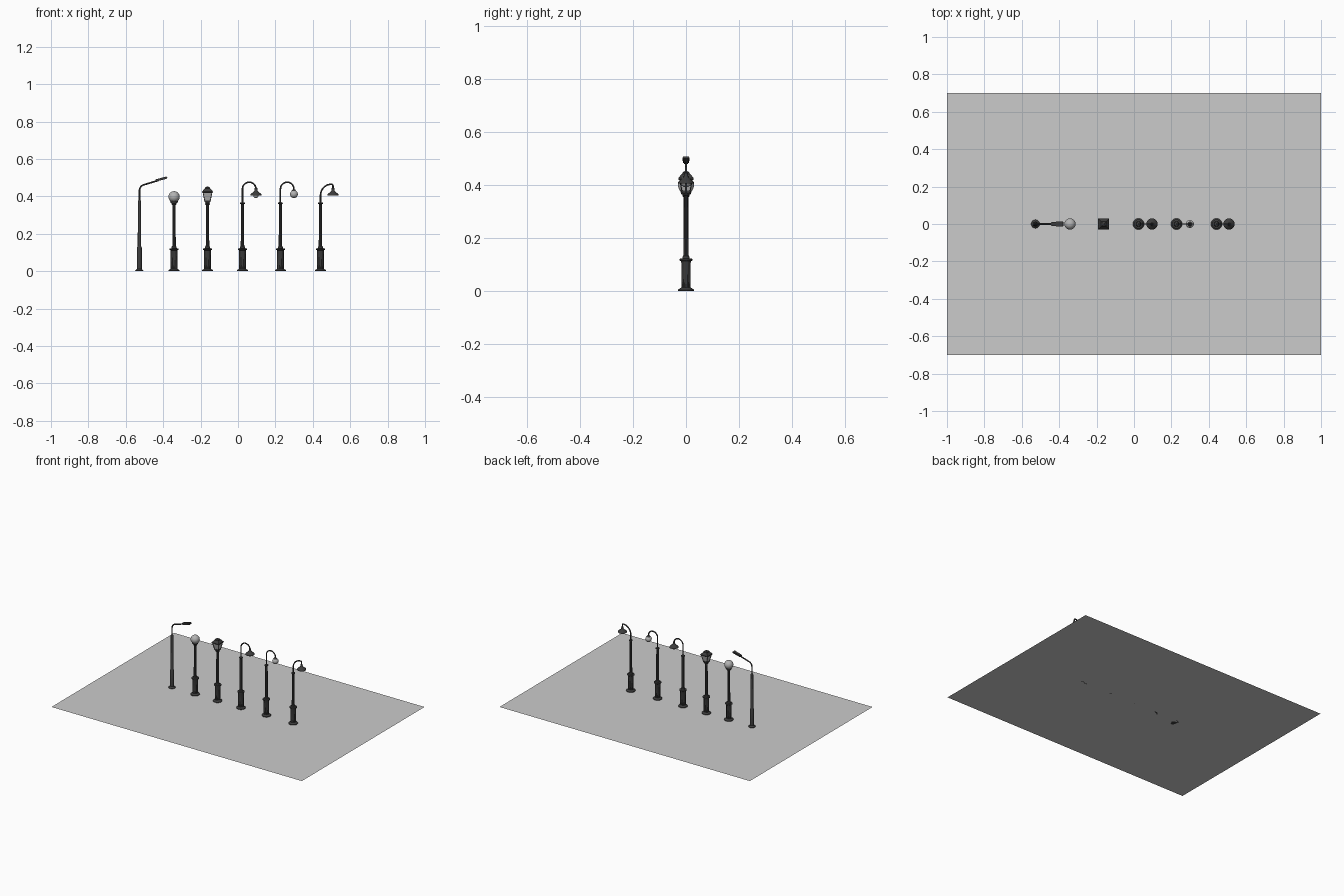
import bpy, bmesh, math
from mathutils import Vector

if "Cube" in bpy.data.objects:
    bpy.data.objects.remove(bpy.data.objects["Cube"])


def material(name, v):
    m = bpy.data.materials.new(name)
    m.diffuse_color = (v, v, v, 1)
    m.use_nodes = True
    m.node_tree.nodes["Principled BSDF"].inputs["Base Color"].default_value = m.diffuse_color
    return m


METAL = material("dark_metal", 0.045)
GLASS = material("frosted_glass", 0.45)


def finish(name, bm, loc, mat, smooth=35):
    bmesh.ops.recalc_face_normals(bm, faces=bm.faces)
    me = bpy.data.meshes.new(name)
    bm.to_mesh(me)
    bm.free()
    ob = bpy.data.objects.new(name, me)
    bpy.context.collection.objects.link(ob)
    ob.location = loc
    if mat:
        me.materials.append(mat)
    if smooth:
        bpy.ops.object.select_all(action='DESELECT')
        ob.select_set(True)
        bpy.context.view_layer.objects.active = ob
        bpy.ops.object.shade_smooth_by_angle(angle=math.radians(smooth))
    return ob


def lathe(name, profile, x, mat=METAL, n=24, flute=(), square=False):
    """Closed turned solid from (radius, z) rings; flute lists grooved rings."""
    bm = bmesh.new()
    rings = []
    for k, (r, z) in enumerate(profile):
        ring = []
        for i in range(n):
            a = 2 * math.pi * i / n + (math.pi / 4 if square else 0)
            q = r * math.sqrt(2) if square else r
            if k in flute and i % 3 == 0:
                q *= 0.87
            ring.append(bm.verts.new((q * math.cos(a), q * math.sin(a), z)))
        rings.append(ring)
    for a, b in zip(rings, rings[1:]):
        for i in range(n):
            j = (i + 1) % n
            bm.faces.new((a[i], a[j], b[j], b[i]))
    bm.faces.new(rings[0])
    bm.faces.new(rings[-1])
    return finish(name, bm, (x, 0, 0), mat, 0 if square else 35)


def globe(name, x, z, r):
    bm = bmesh.new()
    bmesh.ops.create_uvsphere(bm, u_segments=32, v_segments=16, radius=r)
    finish(name, bm, (x, 0, z), GLASS, 60)


def tube(name, pts, r, x=0, mat=METAL):
    """Round bar along a list of (x, y, z) points."""
    cu = bpy.data.curves.new(name + "_path", 'CURVE')
    cu.dimensions = '3D'
    cu.bevel_depth = r
    cu.bevel_resolution = 3
    cu.use_fill_caps = True
    sp = cu.splines.new('POLY')
    sp.points.add(len(pts) - 1)
    for p, c in zip(sp.points, pts):
        p.co = (*c, 1)
    tmp = bpy.data.objects.new(name + "_path", cu)
    bpy.context.collection.objects.link(tmp)
    me = bpy.data.meshes.new_from_object(tmp.evaluated_get(bpy.context.evaluated_depsgraph_get()))
    bm = bmesh.new()
    bm.from_mesh(me)
    bpy.data.objects.remove(tmp)
    bpy.data.meshes.remove(me)
    finish(name, bm, (x, 0, 0), mat, 40)


def arc(cx, cz, rx, rz, a0, a1, n=16):
    out = []
    for i in range(n + 1):
        a = math.radians(a0 + (a1 - a0) * i / n)
        out.append((cx + rx * math.cos(a), 0, cz + rz * math.sin(a)))
    return out


def post(name, x, top):
    """Flanged, fluted pedestal with a slender pole."""
    lathe(name + "_pedestal",
          [(0.030, 0), (0.030, 0.004), (0.027, 0.007), (0.021, 0.011), (0.0185, 0.013),
           (0.0185, 0.108), (0.019, 0.112), (0.0245, 0.115), (0.0245, 0.121),
           (0.014, 0.123), (0.012, 0.132), (0.009, 0.134)], x, flute=(4, 5))
    lathe(name + "_pole", [(0.0098, 0.13), (0.0085, top)], x, flute=(0, 1))
    lathe(name + "_pole_collar",
          [(0.009, top - 0.008), (0.0125, top - 0.005), (0.0125, top), (0.006, top + 0.003)], x)


def bell_shade(name, x):
    """Flared shade with its bulb."""
    lathe(name + "_shade",
          [(0.004, 0.447), (0.007, 0.444), (0.008, 0.432), (0.011, 0.427), (0.019, 0.420),
           (0.028, 0.413), (0.030, 0.409), (0.030, 0.406), (0.027, 0.407), (0.010, 0.420)], x)


# ground slab sheet
bm = bmesh.new()
bm.faces.new([bm.verts.new(p) for p in ((-1, -.7, 0), (1, -.7, 0), (1, .7, 0), (-1, .7, 0))])
finish("ground_sheet", bm, (0, 0, 0), None, 0)

# road lamp with a raked arm and flat head
x = -0.527
lathe("road_lamp_pole",
      [(0.023, 0), (0.023, 0.003), (0.016, 0.009), (0.0135, 0.012), (0.0125, 0.128),
       (0.0092, 0.134), (0.0085, 0.376), (0.005, 0.381)], x)
tube("road_lamp_arm", [(0, 0, 0.375)] + arc(0.034, 0.43, 0.034, 0.034, 180, 108, 10)
     + [(0.10, 0, 0.485)], 0.0045, x)
bm = bmesh.new()
bmesh.ops.create_cube(bm, size=1)
for v in bm.verts:
    taper = 0.011 if v.co.x < 0 else 0.0135
    v.co = Vector((v.co.x * 0.066, math.copysign(taper, v.co.y), v.co.z * 0.012))
bmesh.ops.bevel(bm, geom=bm.edges[:], offset=0.003, segments=2, affect='EDGES')
head = finish("road_lamp_head", bm, (-0.410, 0, 0.493), METAL)
head.rotation_euler.y = math.radians(-15)

# globe lamp
x = -0.342
post("globe_lamp", x, 0.362)
lathe("globe_lamp_holder", [(0.009, 0.355), (0.012, 0.362), (0.018, 0.366), (0.021, 0.374),
                            (0.021, 0.378), (0.012, 0.378)], x)
globe("globe_lamp_globe", x, 0.398, 0.030)

# square lantern lamp
x = -0.163
post("lantern_lamp", x, 0.362)
lathe("lantern_base", [(0.009, 0.362), (0.016, 0.372), (0.0165, 0.379)], x, n=4, square=True)
lathe("lantern_glass", [(0.0145, 0.378), (0.0235, 0.421)], x, GLASS, 4, square=True)
lathe("lantern_roof", [(0.027, 0.419), (0.029, 0.421), (0.029, 0.426), (0.017, 0.440),
                       (0.015, 0.441), (0.013, 0.447), (0.002, 0.454)], x, n=4, square=True)
for sx in (-1, 1):
    for sy in (-1, 1):
        tube("lantern_corner_bar", [(sx * 0.015, sy * 0.015, 0.376),
                                    (sx * 0.0245, sy * 0.0245, 0.423)], 0.0019, x)

# crook lamp with a bell shade
x = 0.024
post("crook_lamp", x, 0.366)
tube("crook_lamp_arm", [(0, 0, 0.36)] + arc(0.036, 0.440, 0.036, 0.036, 180, 0, 24)
     + [(0.072, 0, 0.434)], 0.0042, x)
bell_shade("crook_lamp", x + 0.072)
globe("crook_lamp_bulb", x + 0.072, 0.405, 0.014)

# crook lamp with a small globe
x = 0.227
post("small_globe_lamp", x, 0.366)
tube("small_globe_lamp_arm", [(0, 0, 0.36)] + arc(0.036, 0.440, 0.036, 0.036, 180, 0, 24)
     + [(0.072, 0, 0.434)], 0.0042, x)
lathe("small_globe_cap", [(0.005, 0.438), (0.008, 0.435), (0.013, 0.429), (0.014, 0.424),
                          (0.008, 0.423)], x + 0.072)
globe("small_globe", x + 0.072, 0.412, 0.021)

# swept-arm lamp with a bell shade
x = 0.441
post("swept_lamp", x, 0.366)
tube("swept_lamp_arm", [(0, 0, 0.36)] + arc(0.058, 0.405, 0.058, 0.060, 180, 90, 16)
     + arc(0.058, 0.457, 0.009, 0.008, 80, 0, 6) + [(0.067, 0, 0.440)], 0.0042, x)
bell_shade("swept_lamp", x + 0.067)
